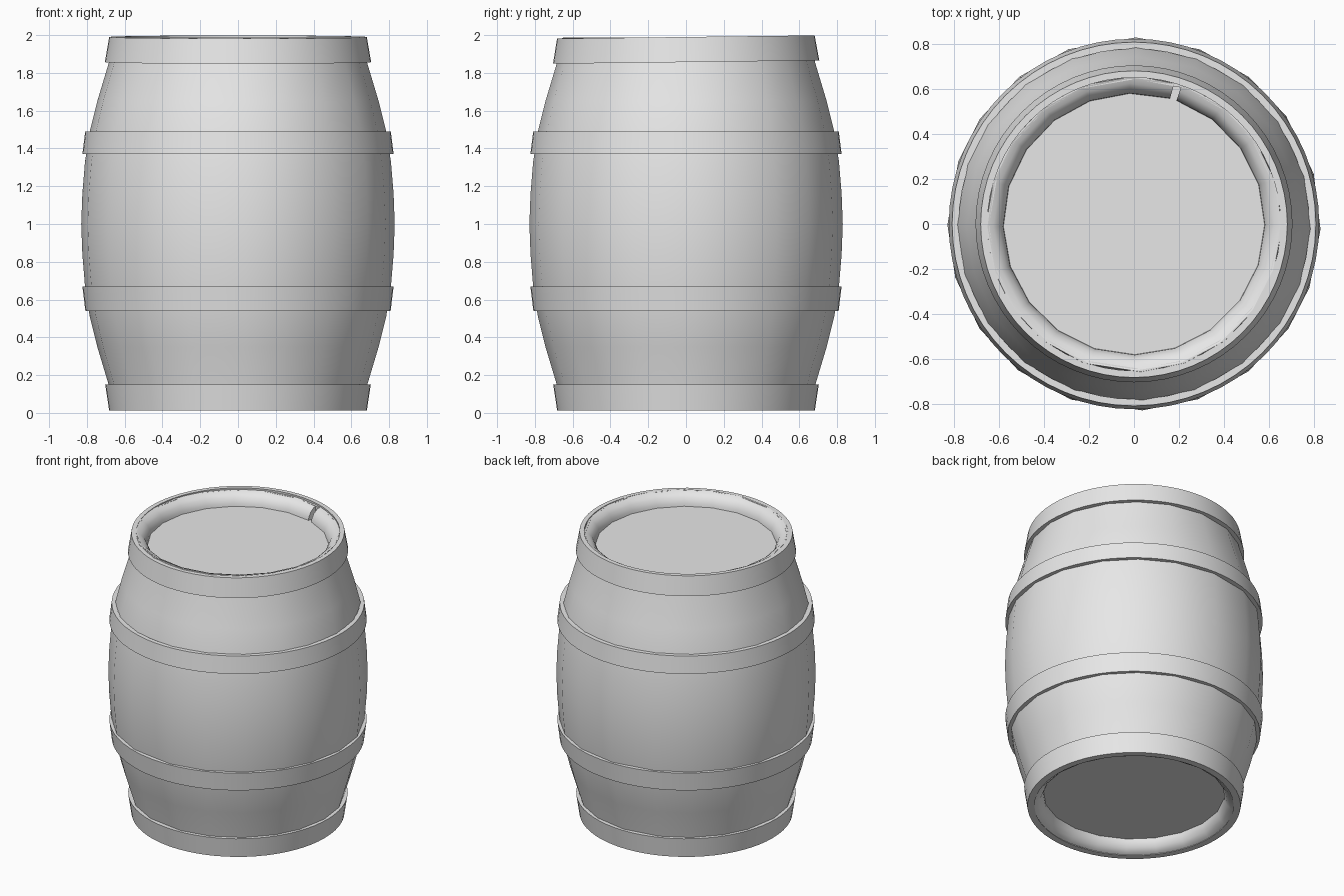
import bpy, bmesh, math, random
from math import radians, cos, sin

random.seed(4)
cube = bpy.data.objects.get("Cube")
if cube:
    bpy.data.objects.remove(cube, do_unlink=True)

grey = bpy.data.materials.new("plain_grey")
grey.use_nodes = True
grey.diffuse_color = (0.8, 0.8, 0.8, 1)
grey.node_tree.nodes["Principled BSDF"].inputs["Base Color"].default_value = (0.8, 0.8, 0.8, 1)


def lathe(name, profile, angles, closed_profile=True, full_turn=True):
    """Sweep a (radius, height) profile through the given angles."""
    bm = bmesh.new()
    rings = [[bm.verts.new((r * cos(a), r * sin(a), z)) for r, z in profile] for a in angles]
    count = len(profile)
    for i in range(len(rings) if full_turn else len(rings) - 1):
        here, there = rings[i], rings[(i + 1) % len(rings)]
        for j in range(count if closed_profile else count - 1):
            k = (j + 1) % count
            bm.faces.new((here[j], there[j], there[k], here[k]))
    if not full_turn:
        bm.faces.new(rings[0])
        bm.faces.new(rings[-1])
    bmesh.ops.remove_doubles(bm, verts=bm.verts, dist=0.0001)
    bmesh.ops.dissolve_degenerate(bm, edges=bm.edges, dist=0.0001)
    bmesh.ops.recalc_face_normals(bm, faces=bm.faces)
    mesh = bpy.data.meshes.new(name)
    bm.to_mesh(mesh)
    bm.free()
    mesh.materials.append(grey)
    obj = bpy.data.objects.new(name, mesh)
    bpy.context.collection.objects.link(obj)
    bpy.ops.object.select_all(action='DESELECT')
    obj.select_set(True)
    bpy.context.view_layer.objects.active = obj
    bpy.ops.object.shade_smooth_by_angle(angle=radians(32))
    return obj


# Bulging body of uneven staves, with a recessed head at each end
STAVES = 20
stave_angles = [math.tau * (i + random.uniform(-0.17, 0.17)) / STAVES for i in range(STAVES)]
half = [(0, 0.9), (0.645, 0.9), (0.645, 0.985), (0.658, 0.985), (0.685, 0.85),
        (0.745, 0.65), (0.785, 0.49), (0.81, 0.33), (0.824, 0.16)]
body = [(r, 1 - h) for r, h in half] + [(0.83, 1)] + [(r, 1 + h) for r, h in reversed(half)]
lathe("barrel_body", body, stave_angles, closed_profile=False)

# Rounded inner rims, each left slightly open at a seam
rim = [(0.652, 0.89), (0.58, 0.89), (0.583, 0.92), (0.6, 0.955), (0.625, 0.978), (0.652, 0.987)]
seam = radians(74)
rim_angles = [seam + radians(357) * i / STAVES for i in range(STAVES + 1)]
for name, side in (("bottom_rim", -1), ("top_rim", 1)):
    lathe(name, [(r, 1 + side * h) for r, h in rim], rim_angles, full_turn=False)

# Four hoops: low height, high height, low radius, high radius, tilt in degrees
hoops = {
    "bottom_hoop": (0.012, 0.15, 0.682, 0.703, 0),
    "lower_hoop": (0.54, 0.67, 0.808, 0.824, 0),
    "upper_hoop": (1.37, 1.49, 0.824, 0.809, 0),
    "top_hoop": (1.857, 1.99, 0.705, 0.682, 0.7),
}
hoop_angles = [math.tau * i / 64 for i in range(64)]
for name, (z0, z1, r0, r1, tilt) in hoops.items():
    mid = (z0 + z1) / 2
    section = [(r0 - 0.045, z0 - mid), (r0, z0 - mid), (r1, z1 - mid), (r1 - 0.03, z1 - mid)]
    hoop = lathe(name, section, hoop_angles)
    hoop.location.z = mid
    hoop.rotation_euler.x = radians(tilt)
